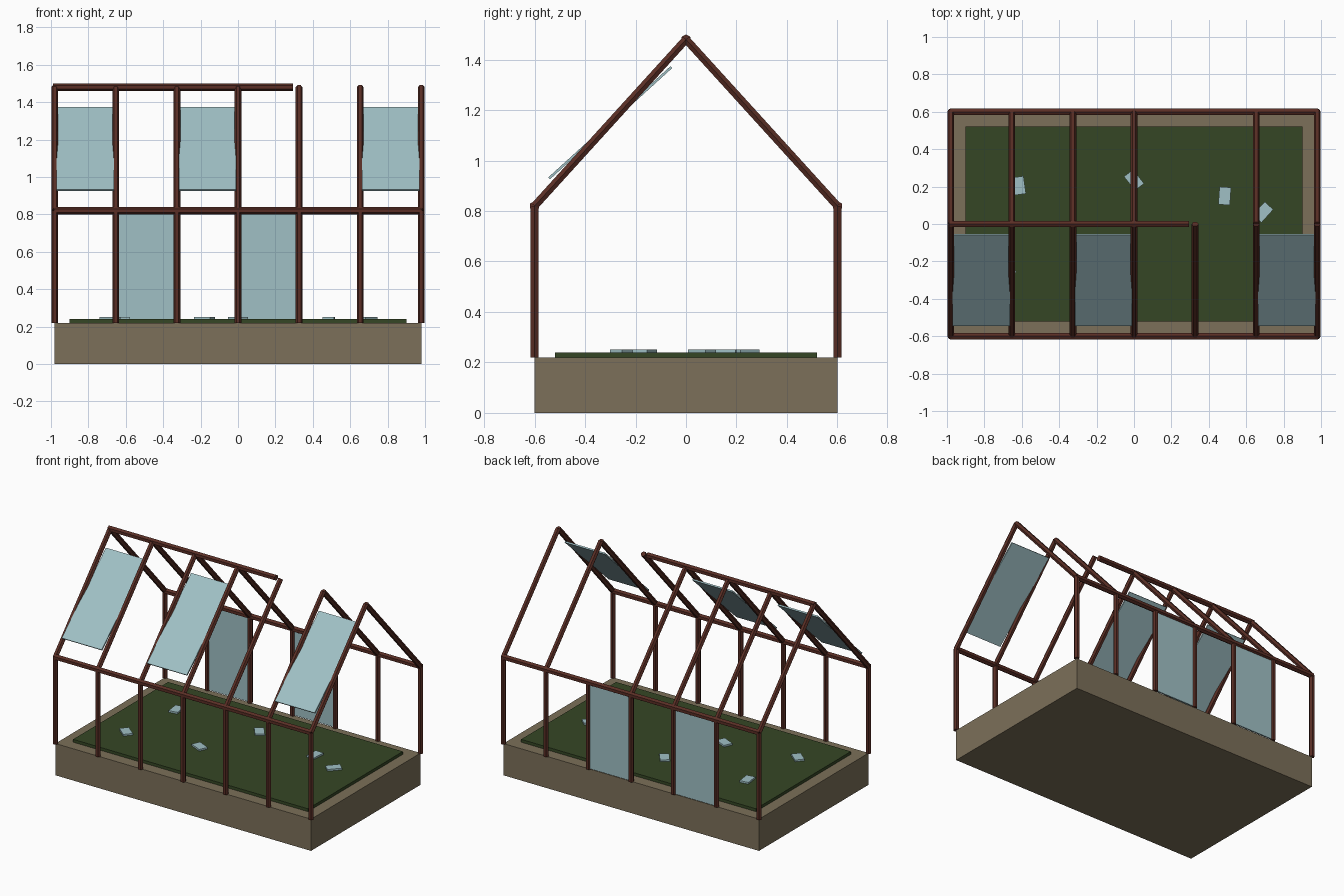
import bpy, bmesh, math
from mathutils import Vector, Matrix

cube = bpy.data.objects.get("Cube")
if cube:
    bpy.data.objects.remove(cube, do_unlink=True)


def material(name, rgb):
    m = bpy.data.materials.new(name)
    m.use_nodes = True
    color = (*rgb, 1.0)
    m.diffuse_color = color
    m.node_tree.nodes["Principled BSDF"].inputs["Base Color"].default_value = color
    return m


STONE = material("stone", (0.2, 0.16, 0.1))
MOSS = material("moss_green", (0.036, 0.062, 0.018))
RUST = material("rusted_iron", (0.1, 0.027, 0.018))
GLASS = material("pale_glass", (0.35, 0.53, 0.56))


def finish(name, bm, mat):
    bmesh.ops.recalc_face_normals(bm, faces=bm.faces)
    mesh = bpy.data.meshes.new(name)
    bm.to_mesh(mesh)
    bm.free()
    mesh.materials.append(mat)
    obj = bpy.data.objects.new(name, mesh)
    bpy.context.collection.objects.link(obj)
    return obj


def box(name, center, size, mat, rot=None):
    bm = bmesh.new()
    bmesh.ops.create_cube(bm, size=1)
    bmesh.ops.scale(bm, vec=size, verts=bm.verts)
    obj = finish(name, bm, mat)
    obj.matrix_world = Matrix.Translation(center) @ (rot or Matrix())
    return obj


def bar(name, a, b, radius, ridge):
    """Hexagonal bar from a to b with one corner edge facing 'ridge'."""
    a, b, u = Vector(a), Vector(b), Vector(ridge)
    v = (b - a).normalized().cross(u)
    bm = bmesh.new()
    rings = []
    for p in (a, b):
        rings.append([bm.verts.new(p + radius * (u * math.cos(t) + v * math.sin(t)))
                      for t in (i * math.tau / 6 for i in range(6))])
    lo, hi = rings
    bm.faces.new(lo)
    bm.faces.new(hi)
    for i in range(6):
        j = (i + 1) % 6
        bm.faces.new((lo[i], lo[j], hi[j], hi[i]))
    return finish(name, bm, RUST)


# Main dimensions
HALF_X, HALF_Y = 0.98, 0.6
FLOOR, EAVE, RIDGE = 0.22, 0.82, 1.48
BAY = 2 * HALF_X / 6
X_AXIS, Z_AXIS = (1, 0, 0), (0, 0, 1)

# Plinth and overgrown bed
box("plinth", (0, 0, FLOOR / 2), (2 * HALF_X, 2 * HALF_Y, FLOOR), STONE)
box("moss_bed", (0, 0, FLOOR + 0.01), (1.8, 1.04, 0.02), MOSS)

# Posts, rafters and eave beams; one back rafter has fallen away
for side, y in (("front", -HALF_Y), ("back", HALF_Y)):
    bar(f"{side}_eave_beam", (-0.985, y, EAVE), (0.985, y, EAVE), 0.02, Z_AXIS)
    for i in range(7):
        x = -HALF_X + i * BAY
        bar(f"{side}_post_{i}", (x, y, FLOOR), (x, y, EAVE), 0.018, X_AXIS)
        if (side, i) != ("back", 4):
            bar(f"{side}_rafter_{i}", (x, y, EAVE), (x, 0, RIDGE), 0.018, X_AXIS)

# Broken ridge beam
bar("ridge_beam", (-0.99, 0, RIDGE), (0.293, 0, RIDGE), 0.02, Z_AXIS)

# Surviving roof panes, slipped out of line with the rafters
tilt = Matrix.Rotation(math.radians(42.3), 4, "X")
for i in (0, 2, 5):
    x = -HALF_X + (i + 0.5) * BAY
    box(f"roof_pane_{i}", (x, -HALF_Y / 2, (EAVE + RIDGE) / 2),
        (0.306, 0.655, 0.01), GLASS, tilt)

# Surviving back wall panes
for i in (1, 3):
    x = -HALF_X + (i + 0.5) * BAY
    box(f"wall_pane_{i}", (x, HALF_Y, 0.52), (0.306, 0.01, 0.59), GLASS)

# Fallen glass shards: x, y, turn in degrees
shards = [(-0.615, 0.205, 8), (-0.685, -0.247, 50), (-0.18, -0.163, 65),
          (0, 0.235, 38), (0.485, 0.15, -4), (0.69, 0.063, -42)]
for i, (x, y, turn) in enumerate(shards):
    box(f"glass_shard_{i}", (x, y, 0.246), (0.062, 0.095, 0.012), GLASS,
        Matrix.Rotation(math.radians(turn), 4, "Z"))
